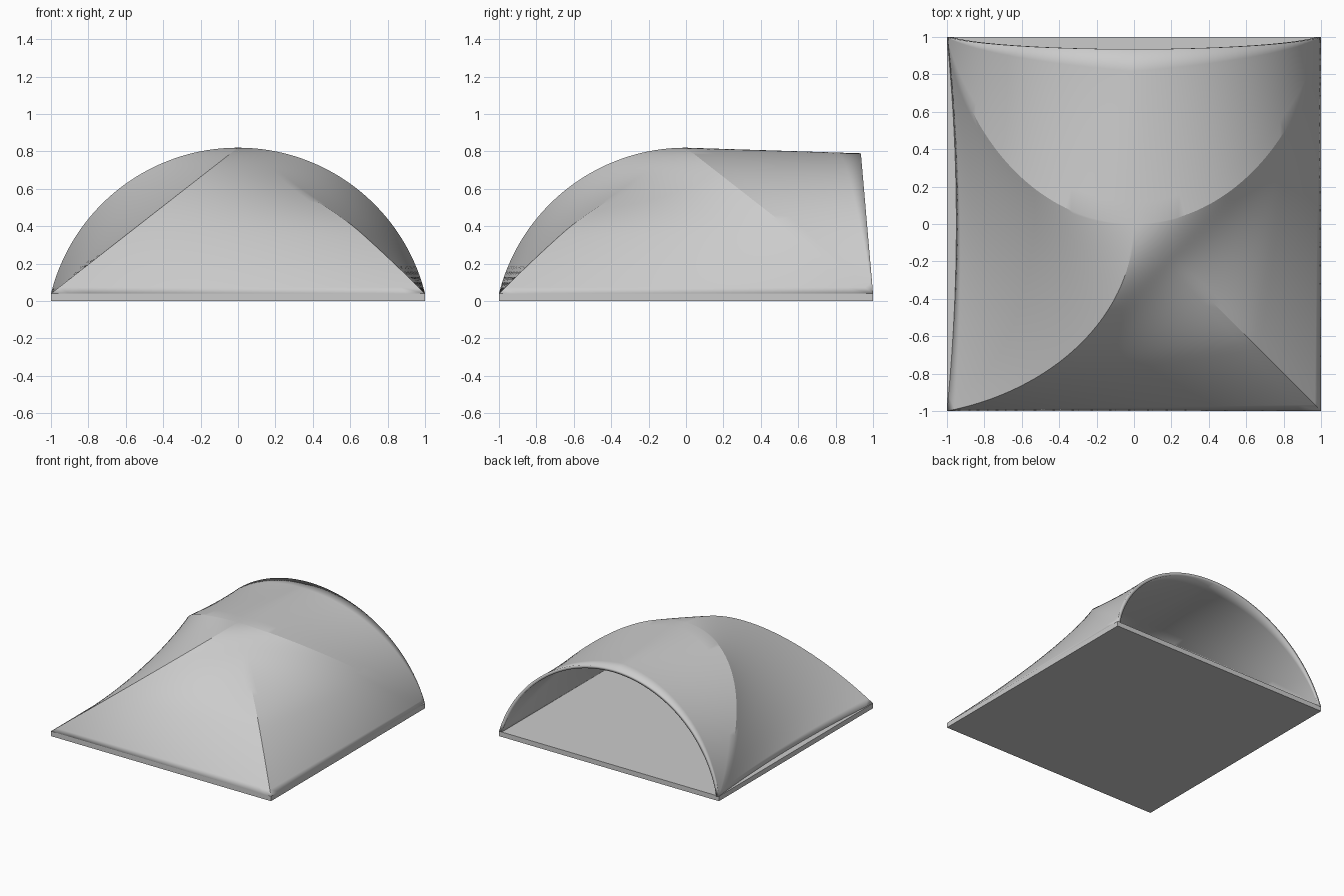
import bpy, bmesh, math
from mathutils import Vector

if "Cube" in bpy.data.objects:
    bpy.data.objects.remove(bpy.data.objects["Cube"])

BASE, RISE = 0.04, 0.78
R = (1 + RISE ** 2) / (2 * RISE)      # radius of the arch through both corners
SPAN = math.asin(1 / R)               # half angle of the arch
N = 40

# base slab
bpy.ops.mesh.primitive_cube_add(size=1, location=(0, 0, BASE / 2))
slab = bpy.context.object
slab.name = "base_slab"
slab.dimensions = (2, 2, BASE)

bm = bmesh.new()


def patch(point, nu, nv):
    """Surface grid from point(u, v); u = 0 at the peak, 1 at the ground."""
    rows = []
    for i in range(nu + 1):
        u = R * math.sin(SPAN * i / nu)
        rows.append([bm.verts.new(point(u, j / nv)) for j in range(nv + 1)])
    for a, b in zip(rows, rows[1:]):
        for j in range(nv):
            f = bm.faces.new((a[j], a[j + 1], b[j + 1], b[j]))
            f.smooth = True


def drop(u):
    """Relative fall of the circular arch: 0 at the peak, 1 at the ground."""
    return (R - math.sqrt(max(0, R * R - u * u))) / RISE


def height(u):
    return BASE + RISE * (1 - drop(u))


def front_ridge(u):
    return Vector((-drop(u), -u, height(u)))


def back_ridge(u, side):
    return Vector((side * u, drop(u), height(u)))


# open barrel vault at the back: rulings fan from a leaning rim to the ridge
def barrel(side):
    def point(u, v):
        w = min(1, u) ** 2.2
        h = 1 - drop(w)
        rim = Vector((side * w, 1 - 0.065 * h, BASE + 0.75 * h))
        return back_ridge(u, side).lerp(rim, v)
    return point


# left flank between the two ridges, bowed in at the foot
def left_flank(u, v):
    p = front_ridge(u).lerp(back_ridge(u, -1), v)
    p.x += 0.05 * 4 * v * (1 - v) * u ** 12
    return p


# front and right flank: sharp hip at the corner fading to round above
def hip_flank(u, v):
    a, d = front_ridge(u), back_ridge(u, 1)
    m = (u - drop(u)) / 2
    k = (max(0, m) ** 4 + (drop(u) ** 0.78) ** 4) ** 0.25
    hip = Vector((k, -k, height(u)))
    straight = a.lerp(hip, 2 * v) if v < 0.5 else hip.lerp(d, 2 * v - 1)
    curved = a.lerp(hip, v).lerp(hip.lerp(d, v), v)
    t = min(1, max(0, (u - 0.45) / 0.4))
    return curved.lerp(straight, t * t * (3 - 2 * t))


patch(barrel(1), N, 8)
patch(barrel(-1), N, 8)
patch(left_flank, N, 24)
patch(hip_flank, N, 40)

bmesh.ops.remove_doubles(bm, verts=bm.verts, dist=0.0005)
bmesh.ops.dissolve_degenerate(bm, edges=bm.edges, dist=0.0001)
bm.normal_update()
inside = Vector((0, 0.2, -0.1))
for f in bm.faces:
    if f.normal.dot(f.calc_center_median() - inside) < 0:
        f.normal_flip()

me = bpy.data.meshes.new("vault_shell")
bm.to_mesh(me)
bm.free()
shell = bpy.data.objects.new("vault_shell", me)
bpy.context.collection.objects.link(shell)

bpy.ops.object.select_all(action='DESELECT')
shell.select_set(True)
bpy.context.view_layer.objects.active = shell
bpy.ops.object.shade_smooth_by_angle(angle=math.radians(20))

# wall thickness, inwards
wall = shell.modifiers.new("wall", 'SOLIDIFY')
wall.thickness = 0.025
wall.offset = -1
